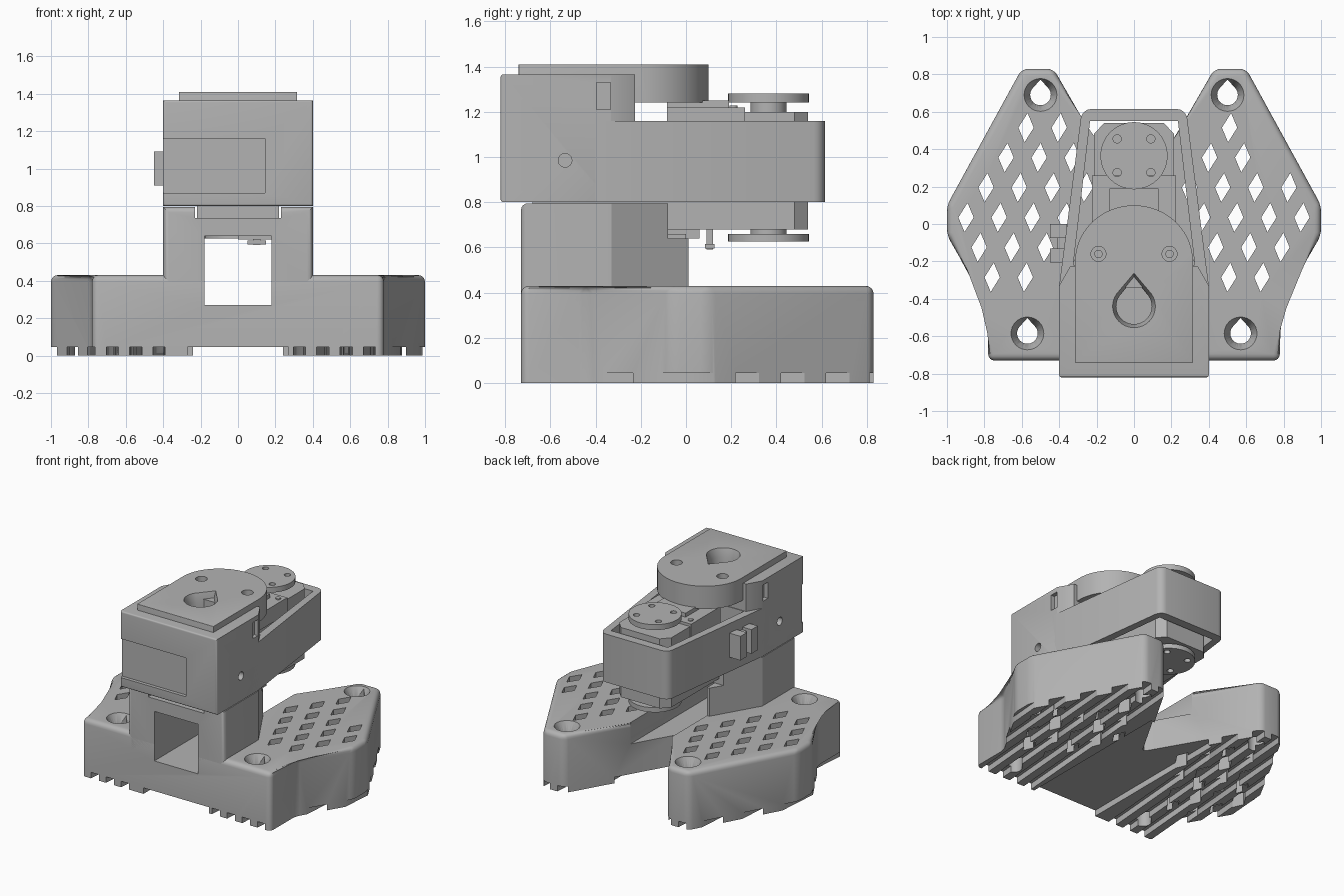
import bpy, bmesh, math

cube = bpy.data.objects.get("Cube")
if cube:
    bpy.data.objects.remove(cube)

grey = bpy.data.materials.new("plain grey")
grey.use_nodes = True
tone = (0.45, 0.45, 0.45, 1)
grey.diffuse_color = tone
grey.node_tree.nodes["Principled BSDF"].inputs["Base Color"].default_value = tone


def finish(name, bm):
    bmesh.ops.recalc_face_normals(bm, faces=bm.faces)
    mesh = bpy.data.meshes.new(name)
    bm.to_mesh(mesh)
    bm.free()
    mesh.materials.append(grey)
    ob = bpy.data.objects.new(name, mesh)
    bpy.context.collection.objects.link(ob)
    return ob


def add_loft(bm, low, high, z0, z1):
    a = [bm.verts.new((x, y, z0)) for x, y in low]
    b = [bm.verts.new((x, y, z1)) for x, y in high]
    bm.faces.new(a[::-1])
    bm.faces.new(b)
    for i in range(len(a)):
        j = (i + 1) % len(a)
        bm.faces.new((a[i], a[j], b[j], b[i]))


def prism(name, pts, z0, z1, round_by=0, where=None, top=None):
    """Upright prism; edges whose two ends satisfy 'where' are rounded."""
    bm = bmesh.new()
    add_loft(bm, pts, top or pts, z0, z1)
    if round_by:
        edges = [e for e in bm.edges if where(e.verts[0].co, e.verts[1].co)]
        bmesh.ops.bevel(bm, geom=edges, offset=round_by, segments=4,
                        profile=0.5, affect='EDGES', clamp_overlap=True)
    return finish(name, bm)


def rect(x0, x1, y0, y1):
    return [(x0, y0), (x1, y0), (x1, y1), (x0, y1)]


def box(name, x0, x1, y0, y1, z0, z1):
    return prism(name, rect(x0, x1, y0, y1), z0, z1)


def mirrored(right):
    """Close a right-hand outline (front to back) with its mirror image."""
    return right + [(-x, y) for x, y in reversed(right) if x > 0]


def circle(cx, cy, r, n=32):
    return [(cx + r * math.cos(2 * math.pi * i / n),
             cy + r * math.sin(2 * math.pi * i / n)) for i in range(n)]


def teardrop(cx, cy, r, tip=1.5):
    out = [(cx, cy + r * tip)]
    for i in range(31):
        a = math.radians(135 + 9 * i)
        out.append((cx + r * math.cos(a), cy + r * math.sin(a)))
    return out


def disc(name, cx, cy, r, z0, z1):
    return prism(name, circle(cx, cy, r), z0, z1)


def cut(ob, *cutters):
    for c in cutters:
        m = ob.modifiers.new("cut", 'BOOLEAN')
        m.operation, m.solver, m.object = 'DIFFERENCE', 'EXACT', c
        bpy.context.view_layer.objects.active = ob
        bpy.ops.object.modifier_apply(modifier=m.name)
        bpy.data.objects.remove(c)


def vertical(a, b):
    return abs(a.z - b.z) > 0.01


# Base with two wings
outline = mirrored([(0.78, -0.73), (0.78, -0.44), (1, -0.06), (1, 0.10),
                    (0.60, 0.83), (0.43, 0.83), (0, 0.085)])
base = prism("base", outline, 0, 0.43, 0.035,
             lambda a, b: vertical(a, b) or min(a.z, b.z) > 0.4)

screws = [(s * x, y) for s in (1, -1) for x, y in ((0.5, 0.69), (0.57, -0.585))]


def in_wing(x, y):
    ax, c, m = abs(x), 0.866, 0.09
    return (ax * c + y / 2 < 0.916 - m and ax * c - y / 2 < 0.896 - m
            and y / 2 - ax * c < 0.042 - m and ax * c + y / 2 > 0.181 + 0.05
            and y > -0.46 and ax < 0.93 and (ax > 0.45 or y > -0.3)
            and all(math.hypot(x - p, y - q) > 0.15 for p, q in screws))


# Slanted lattice of diamond holes
bm = bmesh.new()
for side in (1, -1):
    for i in range(-14, 15):
        for j in range(-14, 15):
            x = side * 0.898 + 0.07 * i + 0.107 * j
            y = 0.035 - 0.16 * i + 0.16 * j
            if x * side > 0 and in_wing(x, y):
                d = [(x + 0.041, y), (x + 0.008, y + 0.078),
                     (x - 0.041, y), (x - 0.008, y - 0.078)]
                add_loft(bm, d, d, -0.1, 0.6)
lattice = finish("lattice_cutter", bm)

# Grooves that leave slanted ribs under the wings
bm = bmesh.new()
for i in range(-9, 10):
    x = 0.125 * i + 0.03
    if abs(x) > 0.3:
        g = [(x - 0.13, -1), (x - 0.065, -1), (x + 0.09, 1), (x + 0.025, 1)]
        add_loft(bm, g, g, -0.1, 0.045)
grooves = finish("groove_cutter", bm)

cut(base, lattice, grooves,
    box("middle_cutter", -0.27, 0.27, -1, 0.5, -0.1, 0.045),
    box("tunnel_cutter", -0.18, 0.18, -1, 0.5, 0.27, 0.7))
for x, y in screws:
    cut(base, prism("screw_cutter", teardrop(x, y, 0.055), -0.1, 0.6),
        prism("sink_cutter", circle(x, y, 0.055), 0.36, 0.435,
              top=circle(x, y, 0.09)))

# Tower with a square window and a low rear
tower = prism("tower", mirrored([(0.4, -0.73), (0.4, -0.33), (0.2, 0.01)]),
              0.3, 0.795, 0.03,
              lambda a, b: a.y < -0.7 and b.y < -0.7 and max(a.z, b.z) > 0.5)
cut(tower, box("window_cutter", -0.18, 0.18, -1, 0.5, 0.27, 0.64),
    box("saddle_cutter", -0.23, 0.23, -1, 0.5, 0.735, 0.9),
    box("rear_cutter", -0.5, 0.5, -0.08, 0.5, 0.64, 0.9))
box("saddle_block", -0.22, 0.22, -0.68, -0.06, 0.73, 0.81)

# Tapered frame around the motor
frame = prism("frame", mirrored([(0.4, -0.40), (0.4, -0.33), (0.278, 0.615)]),
              0.8, 1.16, 0.05, lambda a, b: vertical(a, b) and a.y > 0.5)
cut(frame, prism("cavity_cutter",
                 mirrored([(0.325, -0.22), (0.235, 0.55)]), 0.7, 1.3))

# Head block in front of the motor
head = prism("head", mirrored([(0.4, -0.82), (0.4, -0.33), (0.34, -0.225)]),
             0.8, 1.365, 0.012,
             lambda a, b: a.y < -0.7 and b.y < -0.7)
cut(head, box("panel_cutter", -0.5, 0.145, -0.9, -0.795, 0.87, 1.16),
    box("cover_hole_cutter", -0.1, 0.1, -0.54, -0.34, 1.25, 1.5))
for s in (1, -1):
    hole = disc("side_hole_cutter", 0, 0, 0.03, -0.1, 0.1)
    hole.rotation_euler = (0, math.pi / 2, 0)
    hole.location = (s * 0.4, -0.535, 0.985)
    bpy.context.view_layer.update()
    xa, xb = sorted((s * 0.37, s * 0.5))
    cut(head, hole, box("slot_cutter", xa, xb, -0.395, -0.335, 1.21, 1.33))

# Rounded cover plate with an arched rear
arch = [(0.315 * math.cos(math.radians(a)), -0.2 + 0.3 * math.sin(math.radians(a)))
        for a in range(0, 91, 6)]
arch[-1] = (0, 0.1)
cover = prism("cover", mirrored([(0.315, -0.74)] + arch), 1.24, 1.41, 0.035,
              lambda a, b: min(a.z, b.z) > 1.4 and min(a.y, b.y) < -0.25
              or vertical(a, b) and a.y < -0.7)
cut(cover, prism("drop_cutter", teardrop(0, -0.44, 0.095, 1.6), 1.2, 1.5),
    prism("drop_rim_cutter", teardrop(0, -0.44, 0.095, 1.6), 1.35, 1.412,
          top=teardrop(0, -0.44, 0.115, 1.55)))
for s in (1, -1):
    cut(cover, disc("bolt_cutter", s * 0.19, -0.16, 0.04, 1.33, 1.5))
    disc("cover_bolt", s * 0.19, -0.16, 0.022, 1.3, 1.36)

# Motor with chamfered rear
motor = prism("motor", mirrored([(0.215, -0.085), (0.215, 0.48), (0.16, 0.54)]),
              0.68, 1.2)
box("motor_flange", -0.225, 0.225, -0.085, 0.26, 1.1, 1.22)
box("motor_top_plate", -0.13, 0.13, -0.085, 0.19, 1.2, 1.25)
for s in (1, -1):
    disc("flange_screw", s * 0.185, 0.21, 0.018, 1.2, 1.228)
box("motor_lower_plate", -0.16, 0.16, -0.085, 0.06, 0.64, 0.70)
box("plug", 0, 0.19, -0.085, 0.0, 0.62, 0.66)
box("plug_stem", 0.08, 0.12, 0.09, 0.12, 0.59, 0.70)
box("plug_foot", 0.05, 0.15, 0.085, 0.125, 0.595, 0.615)

# Output discs above and below, each with four holes
for name, z0, z1, h0, h1 in (("upper", 1.24, 1.28, 1.19, 1.245),
                             ("lower", 0.625, 0.66, 0.655, 0.70)):
    horn = disc(name + "_horn", 0, 0.365, 0.18, z0, z1)
    for x in (-0.09, 0.09):
        for y in (0.275, 0.455):
            cut(horn, disc("horn_hole_cutter", x, y, 0.022, z0 - 0.1, z1 + 0.1))
    disc(name + "_hub", 0, 0.365, 0.08, h0, h1)

# Cable clip on the right flank
for y in (-0.205, -0.075):
    box("clip_jaw", -0.45, -0.36, y, y + 0.075, 0.91, 1.09)
box("clip_back", -0.41, -0.35, -0.2, 0.0, 0.93, 1.07)

for ob in list(bpy.context.collection.objects):
    if ob.type == 'MESH' and ob.data.materials and ob.data.materials[0] == grey:
        bpy.ops.object.select_all(action='DESELECT')
        ob.select_set(True)
        bpy.context.view_layer.objects.active = ob
        bpy.ops.object.shade_smooth_by_angle(angle=math.radians(30))
